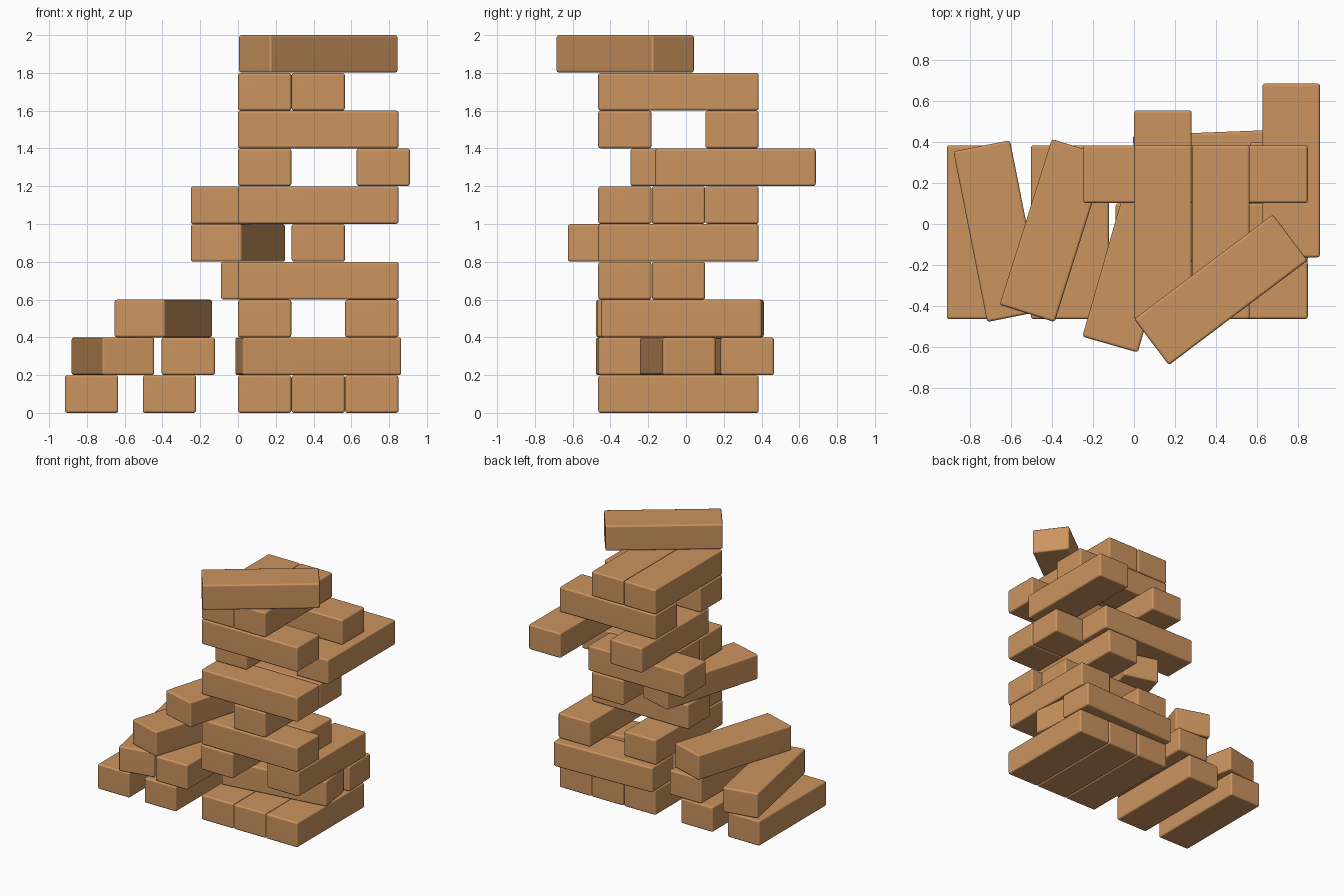
import bpy, bmesh, math

if "Cube" in bpy.data.objects:
    bpy.data.objects.remove(bpy.data.objects["Cube"])

L, W, H = 0.85, 0.282, 0.199      # block length, width, height
PITCH_Z = (2.0 - H) / 9           # layer spacing
CX, CY = 0.425, -0.04             # tower centre
S = 0.2837                        # side by side spacing

wood = bpy.data.materials.new("light_wood")
wood.diffuse_color = (0.60, 0.295, 0.115, 1)
wood.use_nodes = True
wood.node_tree.nodes["Principled BSDF"].inputs["Base Color"].default_value = wood.diffuse_color

# One rounded block, length along x
mesh = bpy.data.meshes.new("wooden_block")
bm = bmesh.new()
bmesh.ops.create_cube(bm, size=1)
bmesh.ops.scale(bm, vec=(L, W, H), verts=bm.verts)
bmesh.ops.bevel(bm, geom=bm.edges[:], offset=0.013, segments=3, profile=0.5, affect='EDGES')
bm.to_mesh(mesh)
bm.free()
mesh.materials.append(wood)


def block(name, layer, x, y, angle):
    ob = bpy.data.objects.new(name, mesh)
    ob.location = (x, y, H / 2 + layer * PITCH_Z)
    ob.rotation_euler = (0, 0, math.radians(angle))
    bpy.context.collection.objects.link(ob)


# Tower, layer by layer: (x, y, angle); 90 means the block runs front to back
tower = [
    [(CX - S, CY, 90), (CX, CY, 90), (CX + S, CY, 90)],
    [(CX, -0.044, 8.4), (CX, 0.309, 2.2)],
    [(CX - S, CY - 0.004, 90), (CX + S, -0.024, 90)],
    [(CX, CY - S, 0), (CX - 0.09, CY, 0)],
    [(0.0, -0.181, 74), (CX, CY, 90)],
    [(CX, CY - S, 0), (CX, CY, 0), (CX - 0.25, CY + S, 0)],
    [(CX - S, 0.131, 90), (0.769, 0.262, 90)],
    [(CX, CY - S, 0), (CX, CY + S, 0)],
    [(CX - S, CY, 90), (CX, CY, 90)],
    [(CX, -0.322, 37)],
]
for i, layer in enumerate(tower):
    for j, (x, y, a) in enumerate(layer):
        block(f"tower_block_{i + 1}_{j + 1}", i, x, y, a)

# Small loose pile beside the tower: (layer, x, y, angle)
pile = [
    (0, -0.775, CY, 90), (0, -0.363, CY, 90),
    (1, -0.6625, -0.035, 101.2), (1, -0.263, CY, 90),
    (2, -0.395, -0.032, 72.5),
]
for k, (layer, x, y, a) in enumerate(pile):
    block(f"loose_block_{k + 1}", layer, x, y, a)

# Smooth rounded edges, flat faces
for ob in bpy.data.objects:
    ob.select_set(True)
bpy.context.view_layer.objects.active = bpy.data.objects["loose_block_1"]
mesh.shade_smooth()
for e in mesh.edges:
    e.use_edge_sharp = False
mod_names = [ob.name for ob in bpy.data.objects]
for n in mod_names:
    m = bpy.data.objects[n].modifiers.new("weighted_normals", 'WEIGHTED_NORMAL')
    m.keep_sharp = True
